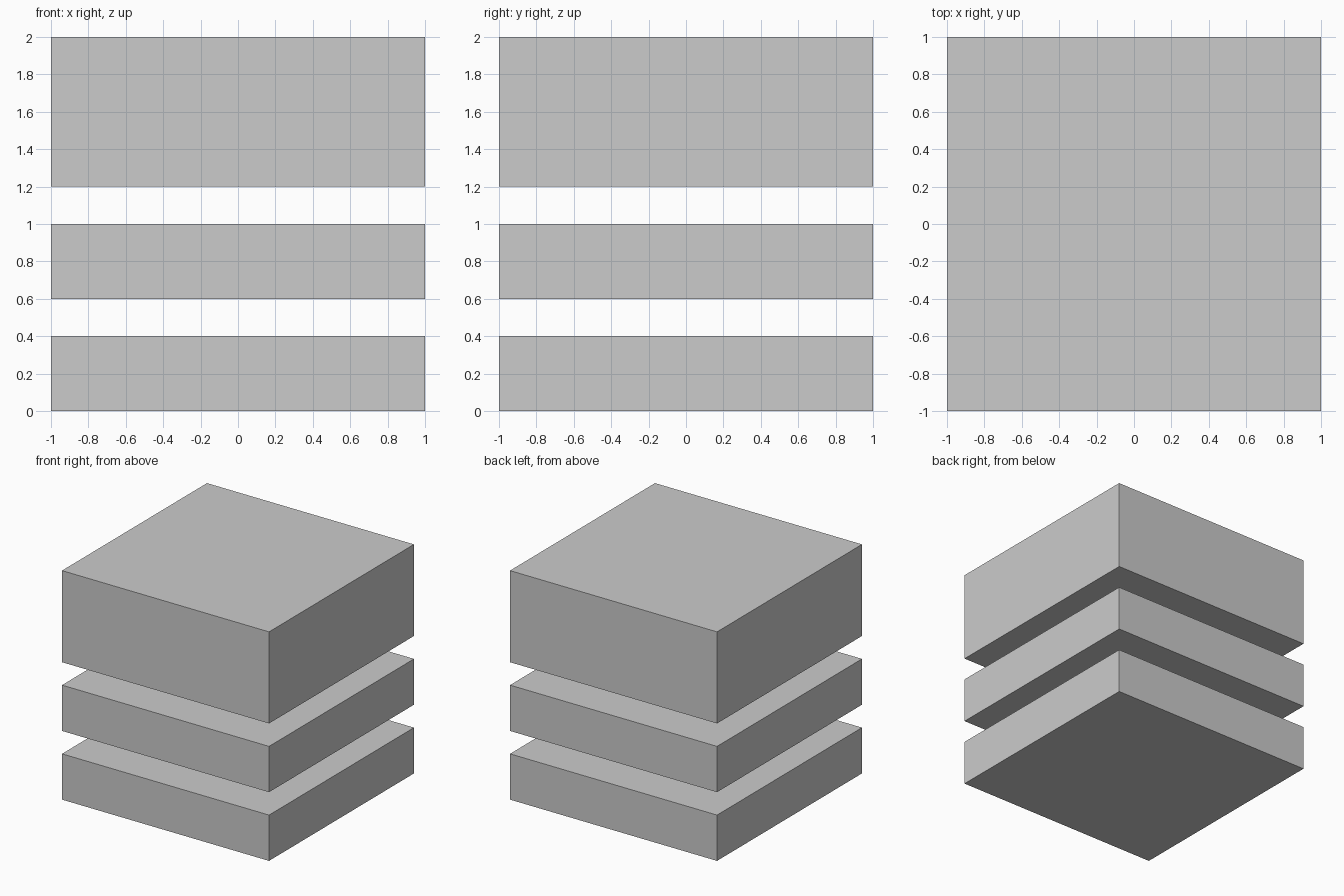
import bpy

if "Cube" in bpy.data.objects:
    bpy.data.objects.remove(bpy.data.objects["Cube"])


def slab(name, z_bottom, z_top, width=2.0):
    """Square slab centred on the z axis."""
    height = z_top - z_bottom
    bpy.ops.mesh.primitive_cube_add(size=1, location=(0, 0, z_bottom + height / 2))
    obj = bpy.context.object
    obj.name = name
    obj.scale = (width, width, height)
    bpy.ops.object.transform_apply(location=False, rotation=False, scale=True)
    return obj


# Three stacked slabs with open gaps between them
slab("bottom_slab", 0.0, 0.4)
slab("middle_slab", 0.6, 1.0)
slab("top_block", 1.2, 2.0)
